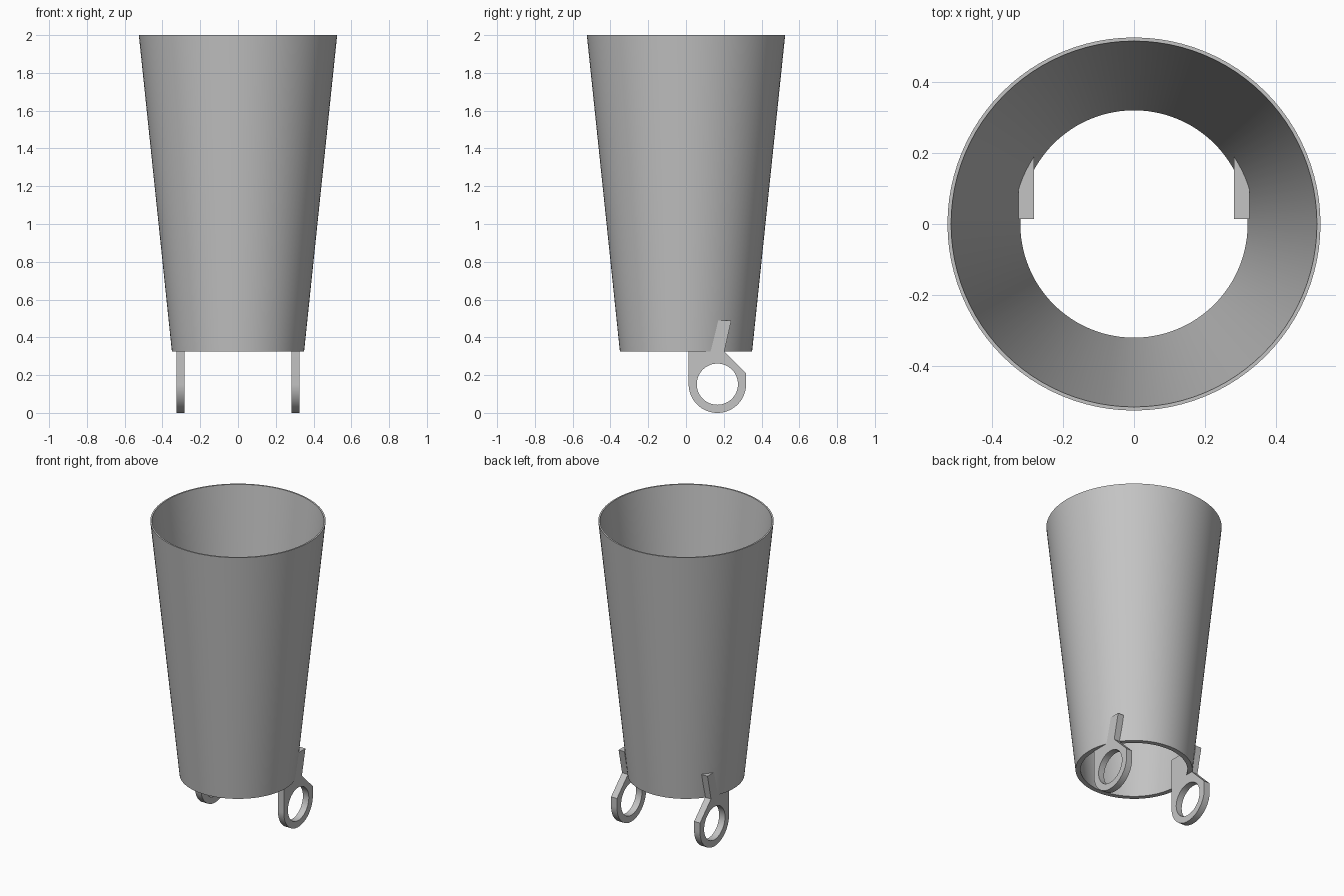
import bpy, bmesh, math

cube = bpy.data.objects.get("Cube")
if cube:
    bpy.data.objects.remove(cube, do_unlink=True)

grey = bpy.data.materials.new("plain grey")
grey.use_nodes = True
color = (0.55, 0.55, 0.55, 1)
grey.diffuse_color = color
grey.node_tree.nodes["Principled BSDF"].inputs["Base Color"].default_value = color


def finish(bm, name):
    bmesh.ops.recalc_face_normals(bm, faces=bm.faces)
    mesh = bpy.data.meshes.new(name)
    bm.to_mesh(mesh)
    bm.free()
    obj = bpy.data.objects.new(name, mesh)
    mesh.materials.append(grey)
    bpy.context.collection.objects.link(obj)
    bpy.ops.object.select_all(action='DESELECT')
    obj.select_set(True)
    bpy.context.view_layer.objects.active = obj
    bpy.ops.object.shade_smooth_by_angle(angle=math.radians(30))
    return obj


# Tapered sleeve, open at both ends
bm = bmesh.new()
profile = [(0.35, 0.325), (0.525, 2), (0.515, 2), (0.32, 0.325)]
verts = [bm.verts.new((r, 0, z)) for r, z in profile]
edges = [bm.edges.new((verts[i], verts[(i + 1) % 4])) for i in range(4)]
bmesh.ops.spin(bm, geom=verts + edges, cent=(0, 0, 0), axis=(0, 0, 1),
               angle=math.tau, steps=96, use_merge=True)
bmesh.ops.remove_doubles(bm, verts=bm.verts, dist=0.0001)
finish(bm, "tapered_sleeve")

# Mounting lugs: ring plates whose tops run through the sleeve wall
CY, CZ, R, HOLE, STEPS = 0.166, 0.152, 0.152, 0.109, 48


def hole_point(a):
    return (CY + HOLE * math.cos(a), CZ + HOLE * math.sin(a))


def lug(name, x0, x1):
    bm = bmesh.new()
    # Outline: rounded bottom, chamfered back corner, slanted upright
    outline = [(CY + R * math.cos(a), CZ + R * math.sin(a))
               for a in (math.pi + math.pi * i / STEPS for i in range(STEPS + 1))]
    outline += [(CY + R, 0.21), (0.203, 0.325), (0.24, 0.49), (CY - R, 0.49)]
    hole = [hole_point(math.tau * i / STEPS) for i in range(STEPS)]
    edges = []
    for loop in (outline, hole):
        vs = [bm.verts.new((x0, y, z)) for y, z in loop]
        edges += [bm.edges.new((v, vs[(i + 1) % len(vs)])) for i, v in enumerate(vs)]
    bmesh.ops.triangle_fill(bm, edges=edges, use_beauty=True)
    ext = bmesh.ops.extrude_face_region(bm, geom=bm.faces[:], use_keep_orig=True)
    moved = [g for g in ext["geom"] if isinstance(g, bmesh.types.BMVert)]
    bmesh.ops.translate(bm, verts=moved, vec=(x1 - x0, 0, 0))
    finish(bm, name)


for side, name in ((1, "left_lug"), (-1, "right_lug")):
    lug(name, side * 0.282, side * 0.325)
